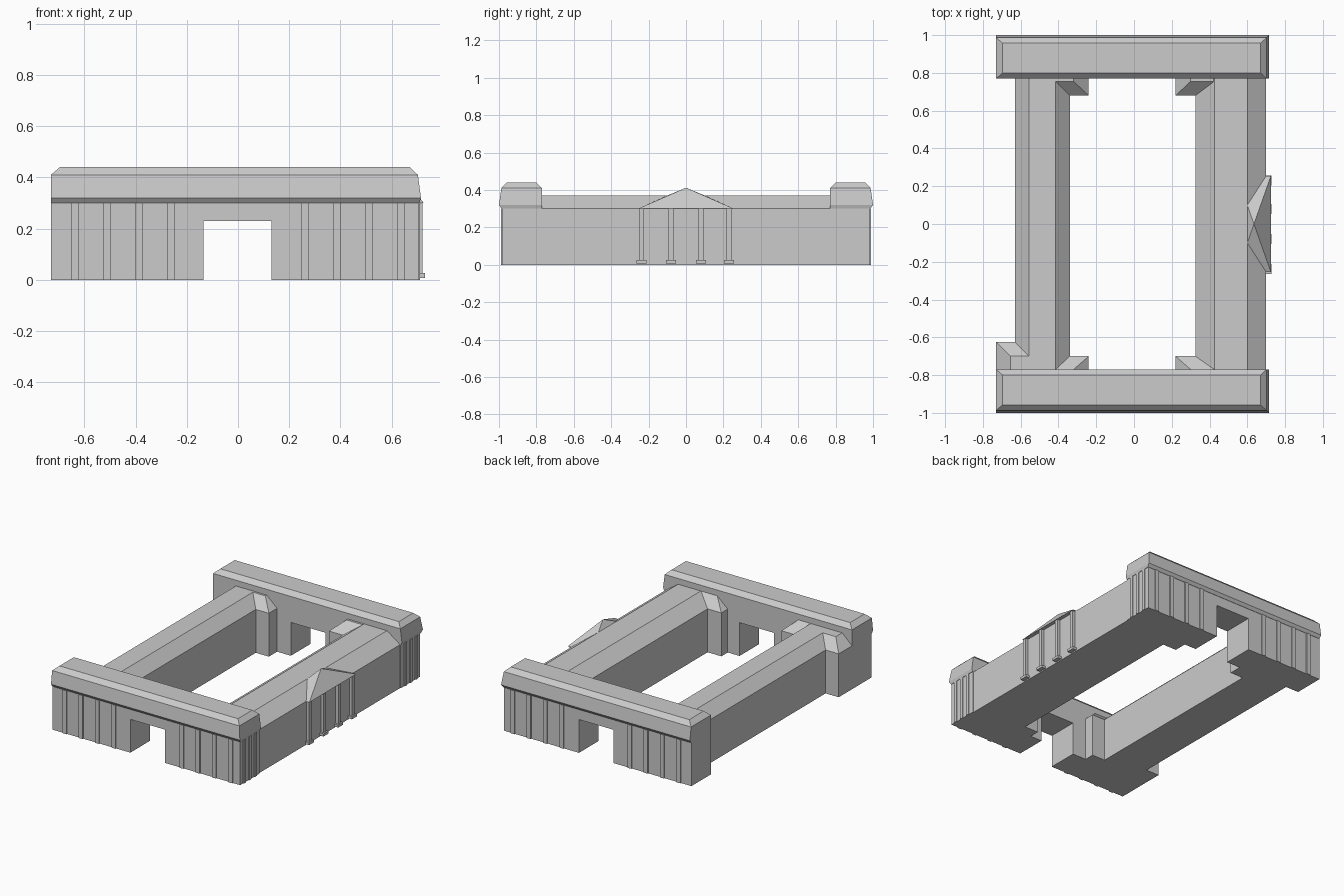
import bpy, bmesh

if "Cube" in bpy.data.objects:
    bpy.data.objects.remove(bpy.data.objects["Cube"])

EAVE, RIDGE = 0.30, 0.37


def finish(name, bm):
    bmesh.ops.recalc_face_normals(bm, faces=bm.faces)
    me = bpy.data.meshes.new(name)
    bm.to_mesh(me)
    bm.free()
    ob = bpy.data.objects.new(name, me)
    bpy.context.collection.objects.link(ob)
    return ob


def extrude(name, profile, axis, a, b):
    """Closed profile in (x,z) run along y, between a and b."""
    bm = bmesh.new()
    f = bm.faces.new([bm.verts.new((x, a, z)) for x, z in profile])
    r = bmesh.ops.extrude_face_region(bm, geom=[f])
    vs = [v for v in r['geom'] if isinstance(v, bmesh.types.BMVert)]
    bmesh.ops.translate(bm, verts=vs, vec=(0, b - a, 0))
    return finish(name, bm)


def loft(name, levels):
    """Stack of rectangles (x0, x1, y0, y1, z) joined by side faces."""
    bm = bmesh.new()
    rings = [[bm.verts.new(p) for p in ((x0, y0, z), (x1, y0, z), (x1, y1, z), (x0, y1, z))]
             for x0, x1, y0, y1, z in levels]
    for a, b in zip(rings, rings[1:]):
        for i in range(4):
            j = (i + 1) % 4
            bm.faces.new((a[i], a[j], b[j], b[i]))
    bm.faces.new(rings[0])
    bm.faces.new(rings[-1])
    return finish(name, bm)


def box(name, x0, x1, y0, y1, z0, z1):
    return loft(name, [(x0, x1, y0, y1, z0), (x0, x1, y0, y1, z1)])


def hull(name, pts):
    bm = bmesh.new()
    for p in pts:
        bm.verts.new(p)
    bmesh.ops.convex_hull(bm, input=bm.verts)
    bmesh.ops.dissolve_limit(bm, angle_limit=0.01, verts=bm.verts, edges=bm.edges)
    return finish(name, bm)


def hipped_block(name, x0, x1, y0, y1, ridge):
    base = [(x, y, z) for x in (x0, x1) for y in (y0, y1) for z in (0, EAVE)]
    hull(name, base + [(x, y, RIDGE) for x, y in ridge])


# End wings: walls with a passage, heavy flat-topped roof, shallow pilasters
for side, s in (("front", -1), ("back", 1)):
    walls = [(-0.73, 0), (-0.135, 0), (-0.135, 0.23), (0.13, 0.23), (0.13, 0),
             (0.705, 0), (0.705, EAVE), (-0.73, EAVE)]
    extrude(side + "_wing_walls", walls, 'Y', s * 0.77, s * 0.983)
    loft(side + "_wing_roof", [(-0.73, 0.708, s * 0.77, s * 0.985, EAVE),
                               (-0.73, 0.714, s * 0.77, s * 1.0, 0.32),
                               (-0.73, 0.702, s * 0.77, s * 0.987, 0.41),
                               (-0.695, 0.67, s * 0.80, s * 0.957, 0.44)])
    for i in range(4):
        for m in (-1, 1):
            x = m * (0.26 + 0.125 * i)
            box(side + "_pilaster", x - 0.015, x + 0.015, s * 0.98, s * 0.99, 0, EAVE)
    for i in range(3):
        y = s * (0.82 + 0.06 * i)
        box(side + "_end_pilaster", 0.70, 0.711, y - 0.012, y + 0.012, 0, EAVE)

# Long side wings with flat-ridged roofs
for name, x0, x1, r0, r1 in (("left_wing", -0.63, -0.34, -0.555, -0.415),
                             ("right_wing", 0.325, 0.70, 0.425, 0.60)):
    extrude(name, [(x0, 0), (x1, 0), (x1, EAVE), (r1, RIDGE), (r0, RIDGE), (x0, EAVE)],
            'Y', -0.775, 0.775)

# Inner courtyard corner blocks
for m, xi in ((-1, 0.24), (1, 0.22)):
    for s, ye, yr in ((-1, 0.70, 0.77), (1, 0.68, 0.755)):
        ridge = [(m * x, s * y) for x in (xi + 0.08, 0.42) for y in (yr, 0.775)]
        hipped_block("courtyard_corner", m * xi, m * 0.42, s * ye, s * 0.775, ridge)

# Outer block at the front left corner
hipped_block("outer_corner", -0.73, -0.55, -0.775, -0.625,
             [(x, y) for x in (-0.655, -0.55) for y in (-0.70, -0.775)])

# Portico: sloped pediment on four square columns
hull("portico_roof", [(x, s * y, z) for s in (-1, 1) for x, y, z in
                      ((0.725, 0.255, EAVE), (0.70, 0.255, EAVE), (0.60, 0.10, RIDGE),
                       (0.60, 0.10, EAVE))] + [(0.635, 0, 0.412)])
for y in (-0.238, -0.08, 0.08, 0.23):
    box("portico_column", 0.698, 0.72, y - 0.013, y + 0.013, 0.02, EAVE)
    box("column_base", 0.69, 0.729, y - 0.027, y + 0.027, 0.008, 0.026)
